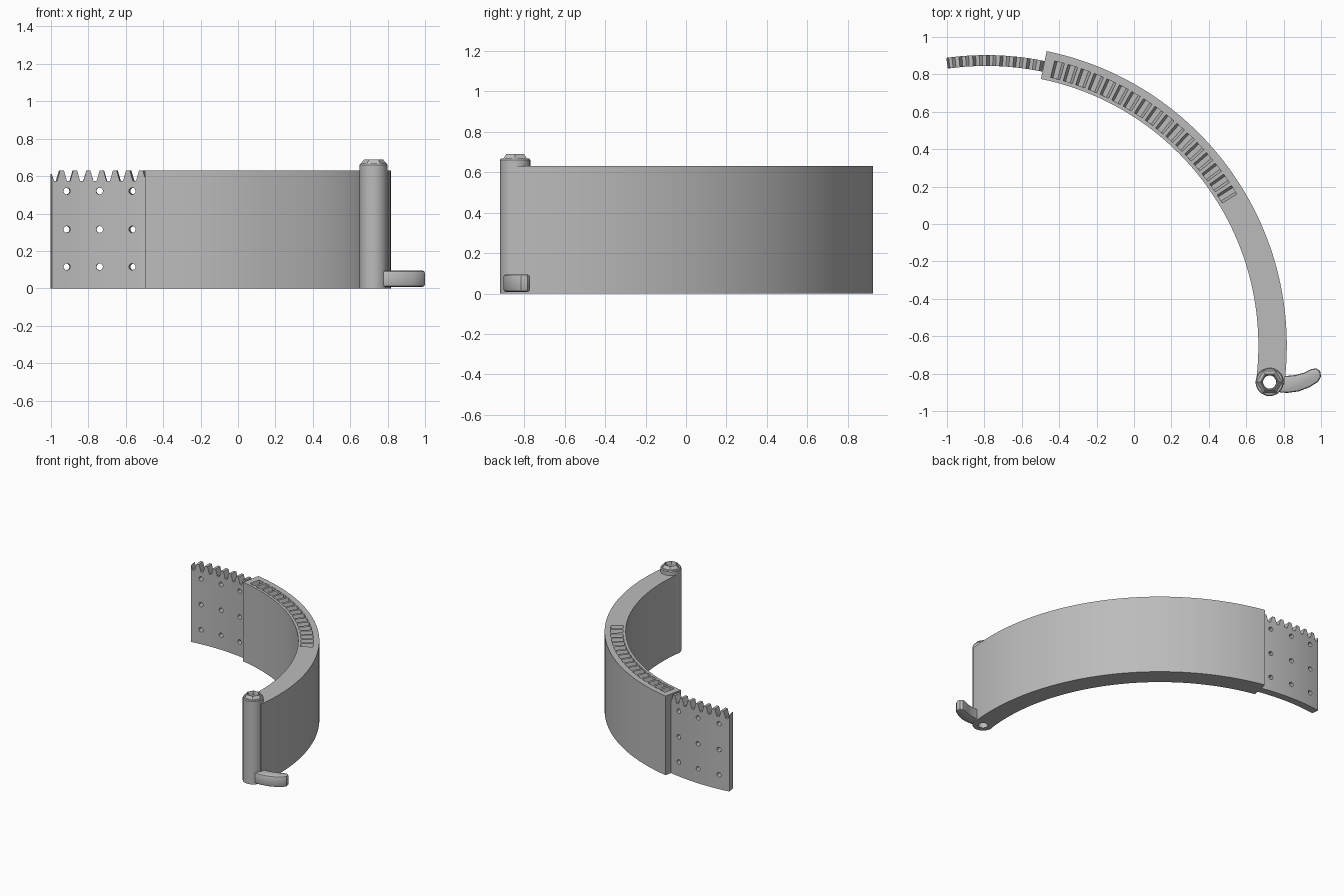
import bpy, bmesh, math
from mathutils import Matrix, Vector

cube = bpy.data.objects.get("Cube")
if cube:
    bpy.data.objects.remove(cube)

CX, CY = -0.79, -0.65        # shared centre of the curved parts
HEIGHT = 0.63
TOOTH_LOW = 0.575
PITCH = 2.71                 # degrees per tooth
PIN = Vector((0.725, -0.845, 0))

grey = bpy.data.materials.new("plain grey")
grey.use_nodes = True
grey.diffuse_color = (0.5, 0.5, 0.5, 1)
grey.node_tree.nodes["Principled BSDF"].inputs["Base Color"].default_value = (0.5, 0.5, 0.5, 1)


def polar(r, deg, z):
    a = math.radians(deg)
    return Vector((CX + r * math.cos(a), CY + r * math.sin(a), z))


def finish(name, bm):
    bmesh.ops.recalc_face_normals(bm, faces=bm.faces)
    mesh = bpy.data.meshes.new(name)
    bm.to_mesh(mesh)
    bm.free()
    mesh.materials.append(grey)
    obj = bpy.data.objects.new(name, mesh)
    bpy.context.collection.objects.link(obj)
    return obj


def bake(obj):
    """Apply the modifiers of an object."""
    graph = bpy.context.evaluated_depsgraph_get()
    mesh = bpy.data.meshes.new_from_object(obj.evaluated_get(graph))
    obj.modifiers.clear()
    obj.data = mesh


def carve(obj, cutter):
    cutter.hide_render = True
    mod = obj.modifiers.new("cut", "BOOLEAN")
    mod.operation = "DIFFERENCE"
    mod.solver = "EXACT"
    mod.object = cutter
    bake(obj)
    bpy.data.objects.remove(cutter)


def arc_wall(bm, columns, r0, r1):
    """Closed curved wall from (angle, bottom, top) columns."""
    rings = []
    for deg, low, high in columns:
        corners = ((r0, low), (r1, low), (r1, high), (r0, high))
        rings.append([bm.verts.new(polar(r, deg, z)) for r, z in corners])
    for a, b in zip(rings, rings[1:]):
        for i in range(4):
            j = (i + 1) % 4
            bm.faces.new((a[i], a[j], b[j], b[i]))
    bm.faces.new(rings[0])
    bm.faces.new(rings[-1])


def lathe(name, profile, sides):
    """Closed profile of (radius, z) turned about the pin axis."""
    bm = bmesh.new()
    rings = []
    for k in range(sides):
        a = math.tau * k / sides
        rings.append([bm.verts.new(PIN + Vector((r * math.cos(a), r * math.sin(a), z)))
                      for r, z in profile])
    n = len(profile)
    for k in range(sides):
        a, b = rings[k], rings[(k + 1) % sides]
        for i in range(n):
            j = (i + 1) % n
            bm.faces.new((a[i], a[j], b[j], b[i]))
    return finish(name, bm)


# Thick curved band
bm = bmesh.new()
start, end, steps = 78.4, -7.5, 72
arc_wall(bm, [(start + (end - start) * i / steps, 0, HEIGHT) for i in range(steps + 1)],
         1.455, 1.607)
band = finish("curved_band", bm)

# Row of tapered notches in the top of the band
bm = bmesh.new()
for k in range(17):
    mid = 75.5 - PITCH * k
    verts = []
    for z, half in ((TOOTH_LOW, 0.5), (HEIGHT, 1.0), (HEIGHT + 0.02, 1.0)):
        verts.append([bm.verts.new(polar(r, mid + d * half, z))
                      for r, d in ((1.475, -1), (1.565, -1), (1.565, 1), (1.475, 1))])
    for a, b in zip(verts, verts[1:]):
        for i in range(4):
            j = (i + 1) % 4
            bm.faces.new((a[i], a[j], b[j], b[i]))
    bm.faces.new(verts[0])
    bm.faces.new(verts[-1])
carve(band, finish("notch_cutter", bm))

# Thin toothed plate: crest, slope, valley, slope along the arc
columns = [(97.9, 0, 0.612), (97.45, 0, TOOTH_LOW), (96.8, 0, TOOTH_LOW)]
for k in range(7):
    peak = 95.8 - PITCH * k
    for offset, top in ((0.4, HEIGHT), (-0.4, HEIGHT), (-1.0, TOOTH_LOW), (-1.7, TOOTH_LOW)):
        columns.append((peak + offset, 0, top))
columns = [c for c in columns if c[0] > 77.5]
bm = bmesh.new()
arc_wall(bm, columns, 1.495, 1.553)
plate = finish("toothed_plate", bm)

# Grid of round holes through the plate
bm = bmesh.new()
for x in (-0.915, -0.74, -0.565):
    deg = math.degrees(math.acos((x - CX) / 1.5))
    for z in (0.115, 0.315, 0.52):
        turn = (Matrix.Translation(polar(1.524, deg, z))
                @ Matrix.Rotation(math.radians(deg), 4, "Z")
                @ Matrix.Rotation(math.pi / 2, 4, "Y"))
        bmesh.ops.create_cone(bm, cap_ends=True, segments=16, radius1=0.018,
                              radius2=0.018, depth=0.2, matrix=turn)
carve(plate, finish("hole_cutter", bm))

# Hinge barrel; its bore also passes through the end of the band
bore = 0.035
bm = bmesh.new()
bmesh.ops.create_cone(bm, cap_ends=True, segments=32, radius1=0.06, radius2=0.06, depth=2,
                      matrix=Matrix.Translation(PIN))
carve(band, finish("bore_cutter", bm))
barrel = lathe("hinge_barrel", [(bore, 0), (0.075, 0), (0.075, 0.66), (0.07, 0.667),
                                (bore, 0.667)], 32)

# Six-sided chamfered cap
cap = lathe("hinge_cap", [(0.039, 0.65), (0.068, 0.65), (0.068, 0.668), (0.05, 0.69),
                          (0.046, 0.69), (0.039, 0.67)], 6)

# Curved finger lever at the foot of the barrel
outline = [(0.77, -0.9), (0.82, -0.903), (0.88, -0.895), (0.94, -0.872), (0.985, -0.843),
           (1.0, -0.815), (0.995, -0.785), (0.975, -0.772), (0.95, -0.775),
           (0.91, -0.795), (0.86, -0.808), (0.82, -0.812), (0.77, -0.815)]
bm = bmesh.new()
face = bm.faces.new([bm.verts.new((x, y, 0.008)) for x, y in outline])
top = bmesh.ops.extrude_face_region(bm, geom=[face])["geom"]
bmesh.ops.translate(bm, vec=(0, 0, 0.087),
                    verts=[v for v in top if isinstance(v, bmesh.types.BMVert)])
lever = finish("finger_lever", bm)
bevel = lever.modifiers.new("soft edges", "BEVEL")
bevel.width = 0.013
bevel.segments = 2
bevel.limit_method = "ANGLE"
bevel.angle_limit = math.radians(60)
bake(lever)

# Smooth the curved walls while keeping hard edges
bpy.ops.object.select_all(action="DESELECT")
for obj in (band, plate, barrel, cap, lever):
    obj.select_set(True)
bpy.context.view_layer.objects.active = band
bpy.ops.object.shade_smooth_by_angle(angle=math.radians(30))
